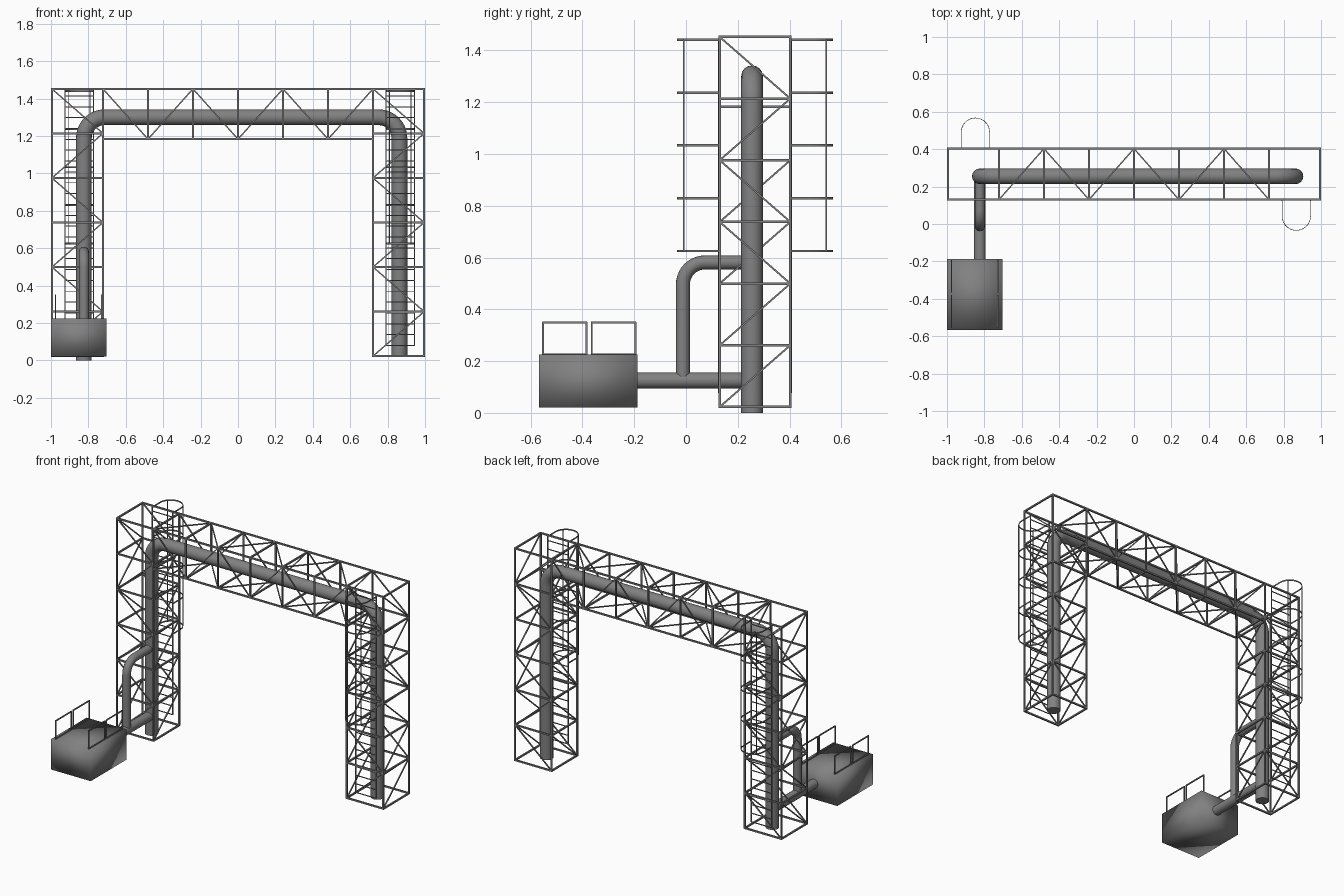
import bpy, bmesh, math
from mathutils import Vector, Matrix

if "Cube" in bpy.data.objects:
    bpy.data.objects.remove(bpy.data.objects["Cube"])

Y0, Y1 = 0.13, 0.403          # gantry depth
TOP, LOW = 1.452, 1.183       # bridge chord heights
C, D = 0.010, 0.007           # chord and diagonal thickness

# Dark grey paint
paint = bpy.data.materials.new("dark_grey")
paint.diffuse_color = (0.22, 0.22, 0.22, 1)
paint.use_nodes = True
paint.node_tree.nodes["Principled BSDF"].inputs["Base Color"].default_value = paint.diffuse_color


def finish(name, bm):
    me = bpy.data.meshes.new(name)
    bm.to_mesh(me)
    bm.free()
    me.materials.append(paint)
    ob = bpy.data.objects.new(name, me)
    bpy.context.collection.objects.link(ob)
    return ob


def bar(bm, a, b, t, h=None):
    """Square bar from a to b; h gives a different upright thickness."""
    a, b = Vector(a), Vector(b)
    d = b - a
    z = d.normalized()
    ref = Vector((0, 1, 0)) if abs(z.z) > 0.99 else Vector((0, 0, 1))
    x = ref.cross(z).normalized()
    rot = Matrix((x, z.cross(x), z)).transposed().to_4x4()
    m = Matrix.Translation((a + b) / 2) @ rot @ Matrix.Diagonal((t, h or t, d.length + t * 0.6, 1))
    bmesh.ops.create_cube(bm, size=1, matrix=m)


def path(bm, pts, t, h=None):
    for a, b in zip(pts, pts[1:]):
        bar(bm, a, b, t, h)


def bend(corner, u, v, r, n=10):
    """Arc rounding a corner: comes in along u, leaves along v."""
    c, u, v = Vector(corner), Vector(u), Vector(v)
    o = c - u * r + v * r
    return [o - v * r * math.cos(k * math.pi / 2 / n) + u * r * math.sin(k * math.pi / 2 / n)
            for k in range(n + 1)]


def pipe(name, pts, r):
    cu = bpy.data.curves.new(name, 'CURVE')
    cu.dimensions = '3D'
    cu.bevel_depth, cu.bevel_resolution, cu.use_fill_caps = r, 6, True
    cu.materials.append(paint)
    s = cu.splines.new('POLY')
    s.points.add(len(pts) - 1)
    for p, q in zip(s.points, pts):
        p.co = (*q, 1)
    ob = bpy.data.objects.new(name, cu)
    bpy.context.collection.objects.link(ob)
    bpy.ops.object.select_all(action='DESELECT')
    ob.select_set(True)
    bpy.context.view_layer.objects.active = ob
    bpy.ops.object.convert(target='MESH')
    bpy.ops.object.shade_smooth_by_angle(angle=math.radians(40))


# Lattice towers: braces rise (/) or fall (\) per panel, bottom to top
def tower(name, x0, x1, outer, inner):
    bm = bmesh.new()
    ring = [(x0, Y0), (x1, Y0), (x1, Y1), (x0, Y1)]
    levels = [0.023 + (TOP - 0.023) * i / 6 for i in range(7)]
    for x, y in ring:
        bar(bm, (x, y, levels[0]), (x, y, TOP), C)
    for z in levels:
        path(bm, [(x, y, z) for x, y in ring + ring[:1]], C)
    faces = [((x0, Y0), (x1, Y0), "/\\/\\/\\"), ((x0, Y1), (x1, Y1), "/\\/\\/\\"),
             ((outer, Y0), (outer, Y1), "//\\\\/\\"), ((inner, Y0), (inner, Y1), "/////\\")]
    for a, b, braces in faces:
        for lo, hi, s in zip(levels, levels[1:], braces):
            za, zb = (lo, hi) if s == "/" else (hi, lo)
            bar(bm, (*a, za), (*b, zb), D)
    finish(name, bm)


tower("left_tower", -0.995, -0.722, -0.995, -0.722)
tower("right_tower", 0.722, 0.995, 0.995, 0.722)

# Lattice bridge
bm = bmesh.new()
xs = [-0.722 + 0.722 * i / 3 for i in range(7)]
ring = [(Y0, LOW), (Y1, LOW), (Y1, TOP), (Y0, TOP)]
for y, z in ring:
    bar(bm, (xs[0], y, z), (xs[-1], y, z), C)
for x in xs:
    path(bm, [(x, y, z) for y, z in ring + ring[:1]], C)
for y in (Y0, Y1):
    path(bm, [(x, y, LOW if i % 2 else TOP) for i, x in enumerate(xs)], D)
for z in (LOW, TOP):
    path(bm, [(x, Y1 if i % 2 else Y0, z) for i, x in enumerate(xs)], D)
finish("bridge_truss", bm)


# Caged ladders: side is the outward y direction
def ladder(name, cx, y, side):
    r, straight = 0.076, 0.085
    bm = bmesh.new()
    for s in (-1, 1):
        bar(bm, (cx + s * r, y, 0.08), (cx + s * r, y, 1.445), 0.006)
    for i in range(24):
        z = 0.08 + i * 0.058
        bar(bm, (cx - r, y, z), (cx + r, y, z), 0.005)
    finish(name, bm)
    bm = bmesh.new()
    cy = y + side * straight
    for k in range(5):
        z = 0.625 + k * 0.204
        arc = [(cx + r * math.cos(math.pi * j / 14), cy + side * r * math.sin(math.pi * j / 14), z)
               for j in range(15)]
        path(bm, [(cx + r, y, z)] + arc + [(cx - r, y, z)], 0.003, 0.009)
    for s in (-1, 1):
        bx, by = cx + s * r * 0.75, cy + side * r * 0.66
        bar(bm, (bx, by, 0.625), (bx, by, 1.441), 0.005)
    finish(name + "_cage", bm)


ladder("left_ladder", -0.848, 0.406, 1)
ladder("right_ladder", 0.868, 0.127, -1)

# Main pipe over the gantry
PX, PX2, PY, PZ = -0.824, 0.863, 0.255, 1.3
pipe("main_pipe",
     [(PX, PY, 0)] + bend((PX, PY, PZ), (0, 0, 1), (1, 0, 0), 0.11)
     + bend((PX2, PY, PZ), (1, 0, 0), (0, 0, -1), 0.11) + [(PX2, PY, 0.02)], 0.042)

# Feed pipe and bypass pipe
pipe("feed_pipe", [(PX, -0.22, 0.125), (PX, PY, 0.125)], 0.031)
pipe("bypass_pipe",
     [(PX, -0.012, 0.135)] + bend((PX, -0.012, 0.581), (0, 0, 1), (0, 1, 0), 0.085)
     + [(PX, PY, 0.581)], 0.027)

# Pump box, smooth shaded
bm = bmesh.new()
bmesh.ops.create_cube(bm, size=1, matrix=Matrix.Translation((-0.8515, -0.377, 0.123))
                      @ Matrix.Diagonal((0.297, 0.38, 0.205, 1)))
for f in bm.faces:
    f.smooth = True
finish("pump_box", bm)

# Handrail frames on the box
bm = bmesh.new()
for x in (-0.976, -0.728):
    for ya, yb in ((-0.552, -0.384), (-0.364, -0.195)):
        path(bm, [(x, ya, 0.22), (x, ya, 0.349), (x, yb, 0.349), (x, yb, 0.22)], 0.007)
        bar(bm, (x, ya, 0.226), (x, yb, 0.226), 0.007)
finish("box_handrails", bm)
